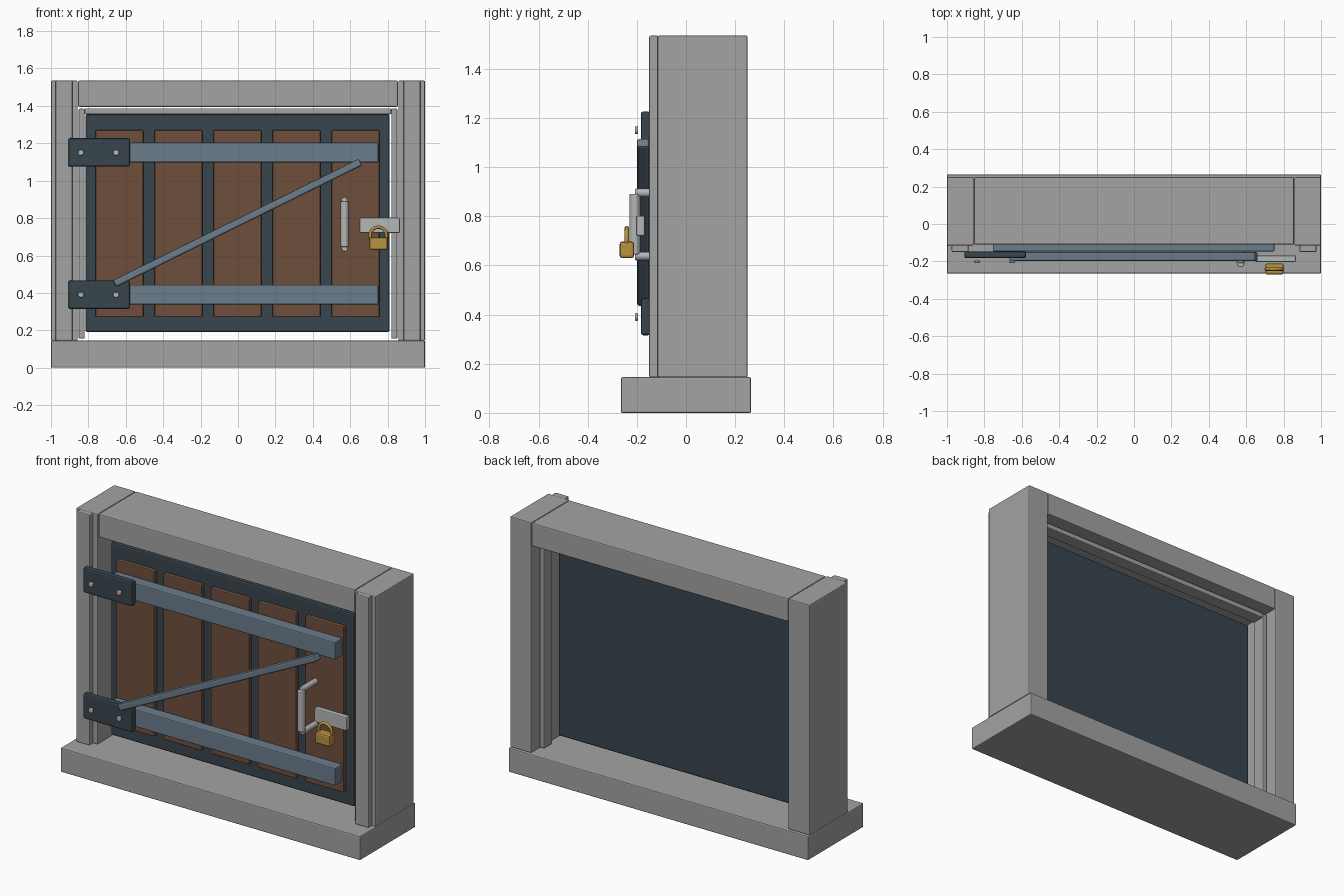
import bpy
import math
from mathutils import Vector

cube = bpy.data.objects.get("Cube")
if cube:
    bpy.data.objects.remove(cube, do_unlink=True)


def material(name, rgb):
    m = bpy.data.materials.new(name)
    m.use_nodes = True
    m.diffuse_color = (*rgb, 1)
    m.node_tree.nodes["Principled BSDF"].inputs["Base Color"].default_value = (*rgb, 1)
    return m


STONE = material("grey stone", (0.36, 0.37, 0.36))
DARK = material("dark steel", (0.04, 0.06, 0.075))
STEEL = material("blue steel", (0.15, 0.205, 0.26))
WOOD = material("brown wood", (0.155, 0.078, 0.045))
SILVER = material("pale metal", (0.46, 0.47, 0.47))
BRASS = material("brass", (0.48, 0.29, 0.05))


def finish(obj, name, mat, bevel=0):
    obj.name = name
    obj.data.materials.append(mat)
    if bevel:
        mod = obj.modifiers.new("soft edges", "BEVEL")
        mod.width = bevel
        mod.segments = 2
        mod.limit_method = "ANGLE"
    return obj


def box(name, mat, x, y, z, bevel=0.006):
    """Box from its (min, max) range on each axis."""
    bpy.ops.mesh.primitive_cube_add(size=1, location=[sum(r) / 2 for r in (x, y, z)])
    obj = bpy.context.object
    size = Vector([r[1] - r[0] for r in (x, y, z)])
    for v in obj.data.vertices:
        v.co = v.co * size
    return finish(obj, name, mat, bevel)


def rod(name, mat, start, end, radius, bevel=0.004):
    """Round bar between two points."""
    a, b = Vector(start), Vector(end)
    bpy.ops.mesh.primitive_cylinder_add(vertices=16, radius=radius, depth=(b - a).length,
                                        location=(a + b) / 2)
    obj = bpy.context.object
    obj.rotation_euler = (b - a).to_track_quat("Z", "Y").to_euler()
    finish(obj, name, mat, bevel)
    bpy.ops.object.shade_smooth_by_angle(angle=math.radians(40))
    return obj


# Stone surround: sill, posts with front trim, inner stops, lintel
box("sill", STONE, (-1, 1), (-0.265, 0.265), (0, 0.145))
for side, s in (("right", -1), ("left", 1)):
    def span(a, b):
        return tuple(sorted((s * a, s * b)))
    box(side + "_post", STONE, span(0.857, 1), (-0.115, 0.25), (0.145, 1.535))
    box(side + "_trim", STONE, span(0.885, 0.975), (-0.15, -0.112), (0.145, 1.535))
    box(side + "_stop", STONE, span(0.82, 0.852), (0.1, 0.18), (0.155, 1.385))
box("lintel", STONE, (-0.855, 0.855), (-0.11, 0.25), (1.395, 1.535))
box("top_stop", STONE, (-0.82, 0.82), (0.1, 0.18), (1.355, 1.387))

# Door: backing panel and five planks
box("door_panel", DARK, (-0.815, 0.81), (-0.05, 0.06), (0.19, 1.355), 0.01)
for i in range(5):
    cx = -0.634 + i * 0.3155
    box(f"plank_{i + 1}", WOOD, (cx - 0.128, cx + 0.128), (-0.075, -0.045), (0.27, 1.27))

# Straps, hinges and screws
for level, z in (("lower", 0.39), ("upper", 1.15)):
    box(level + "_strap", STEEL, (-0.755, 0.75), (-0.147, -0.075), (z - 0.052, z + 0.053))
    box(level + "_hinge", DARK, (-0.907, -0.577), (-0.183, -0.147), (z - 0.075, z + 0.077), 0.01)
    for n, x in enumerate((-0.84, -0.652)):
        rod(f"{level}_screw_{n + 1}", SILVER, (x, -0.208, z), (x, -0.195, z), 0.016)

# Diagonal brace
low, high = Vector((-0.66, 0, 0.45)), Vector((0.655, 0, 1.1))
half = (high - low).length / 2
brace = box("diagonal_brace", STEEL, (-half, half), (-0.199, -0.15), (-0.02, 0.02), 0.009)
brace.location += (low + high) / 2
brace.rotation_euler.y = -math.atan2(high.z - low.z, high.x - low.x)

# Pull handle
rod("handle_grip", SILVER, (0.57, -0.208, 0.645), (0.57, -0.208, 0.89), 0.022)
for end, z in (("lower", 0.638), ("upper", 0.895)):
    rod(end + "_handle_arm", SILVER, (0.57, -0.208, z), (0.57, -0.07, z), 0.017)

# Hasp and padlock
box("hasp", SILVER, (0.65, 0.865), (-0.203, -0.168), (0.72, 0.802))
box("padlock_body", BRASS, (0.702, 0.8), (-0.27, -0.211), (0.63, 0.697), 0.01)
bpy.ops.mesh.primitive_torus_add(major_radius=0.044, minor_radius=0.009, major_segments=16,
                                 minor_segments=8, location=(0.75, -0.241, 0.708),
                                 rotation=(math.pi / 2, 0, 0))
finish(bpy.context.object, "padlock_shackle", BRASS)
bpy.ops.object.shade_smooth_by_angle(angle=math.radians(50))
